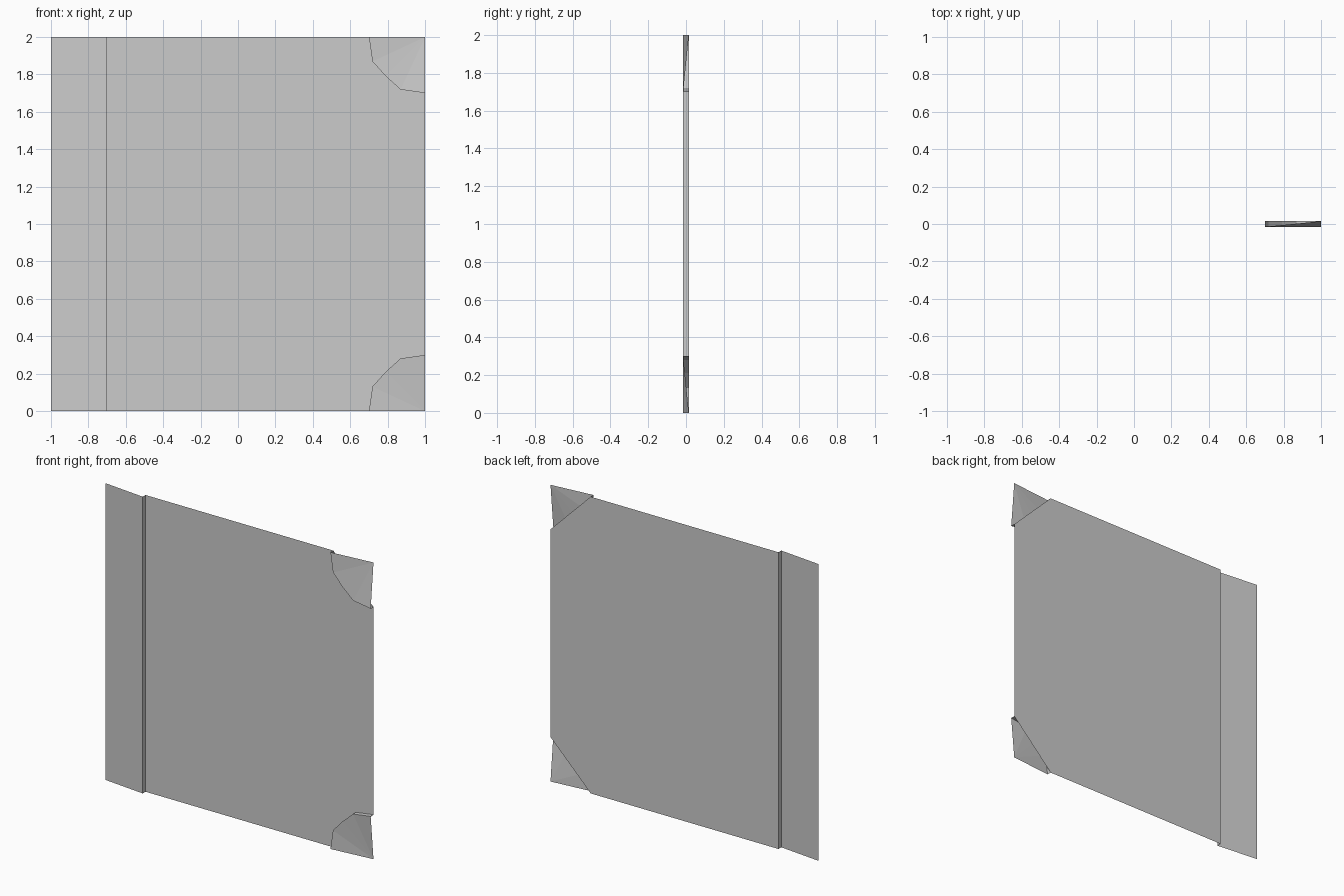
import bpy, bmesh
from math import sin, cos, radians

cube = bpy.data.objects.get("Cube")
if cube:
    bpy.data.objects.remove(cube)

BACK, FRONT = 0.015, -0.015   # depths of the sheet and of the raised edges
FOLD = 0.3                    # size of the folded strip and corners

grey = bpy.data.materials.new("plain_grey")
grey.use_nodes = True
grey.diffuse_color = (0.6, 0.6, 0.6, 1)
grey.node_tree.nodes["Principled BSDF"].inputs["Base Color"].default_value = (0.6, 0.6, 0.6, 1)


def sheet(name, polygons):
    """Flat-shaded sheet from polygons, placed about mid height."""
    bm = bmesh.new()
    for points in polygons:
        bm.faces.new([bm.verts.new(p) for p in points])
    bmesh.ops.remove_doubles(bm, verts=bm.verts, dist=0.0001)
    mesh = bpy.data.meshes.new(name)
    bm.to_mesh(mesh)
    bm.free()
    mesh.materials.append(grey)
    obj = bpy.data.objects.new(name, mesh)
    obj.location.z = 1
    bpy.context.collection.objects.link(obj)
    return obj


def upright(x0, y0, x1, y1):
    """Full-height rectangle between two plan points, facing front."""
    return [(x0, y0, -1), (x1, y1, -1), (x1, y1, 1), (x0, y0, 1)]


# Main panel with its two right-hand corners cut off
cut = 1 - FOLD
sheet("main_panel", [[(-cut, BACK, -1), (cut, BACK, -1), (1, BACK, -cut),
                      (1, BACK, cut), (cut, BACK, 1), (-cut, BACK, 1)]])

# Sloping side strip and the narrow step that joins it to the panel
sheet("side_strip", [upright(-1, BACK, -cut, FRONT)])
sheet("strip_step", [upright(-cut, FRONT, -cut, BACK)])

# Corner flaps: a fan rising from the corner, with a rim back to the panel
arc = [(1 - r * cos(radians(a)), 1 - r * sin(radians(a)))
       for a, r in ((0, FOLD), (25, 0.31), (45, 0.297), (65, 0.31), (90, FOLD))]
fan, rim = [], []
for (x0, z0), (x1, z1) in zip(arc, arc[1:]):
    fan.append([(1, BACK, 1), (x0, FRONT, z0), (x1, FRONT, z1)])
    rim.append([(x0, FRONT, z0), (x0, BACK, z0), (x1, BACK, z1), (x1, FRONT, z1)])
for name, faces in (("corner_flaps", fan), ("corner_rims", rim)):
    mirror = sheet(name, faces).modifiers.new("top_to_bottom", "MIRROR")
    mirror.use_axis = (False, False, True)
    mirror.use_mirror_merge = False
